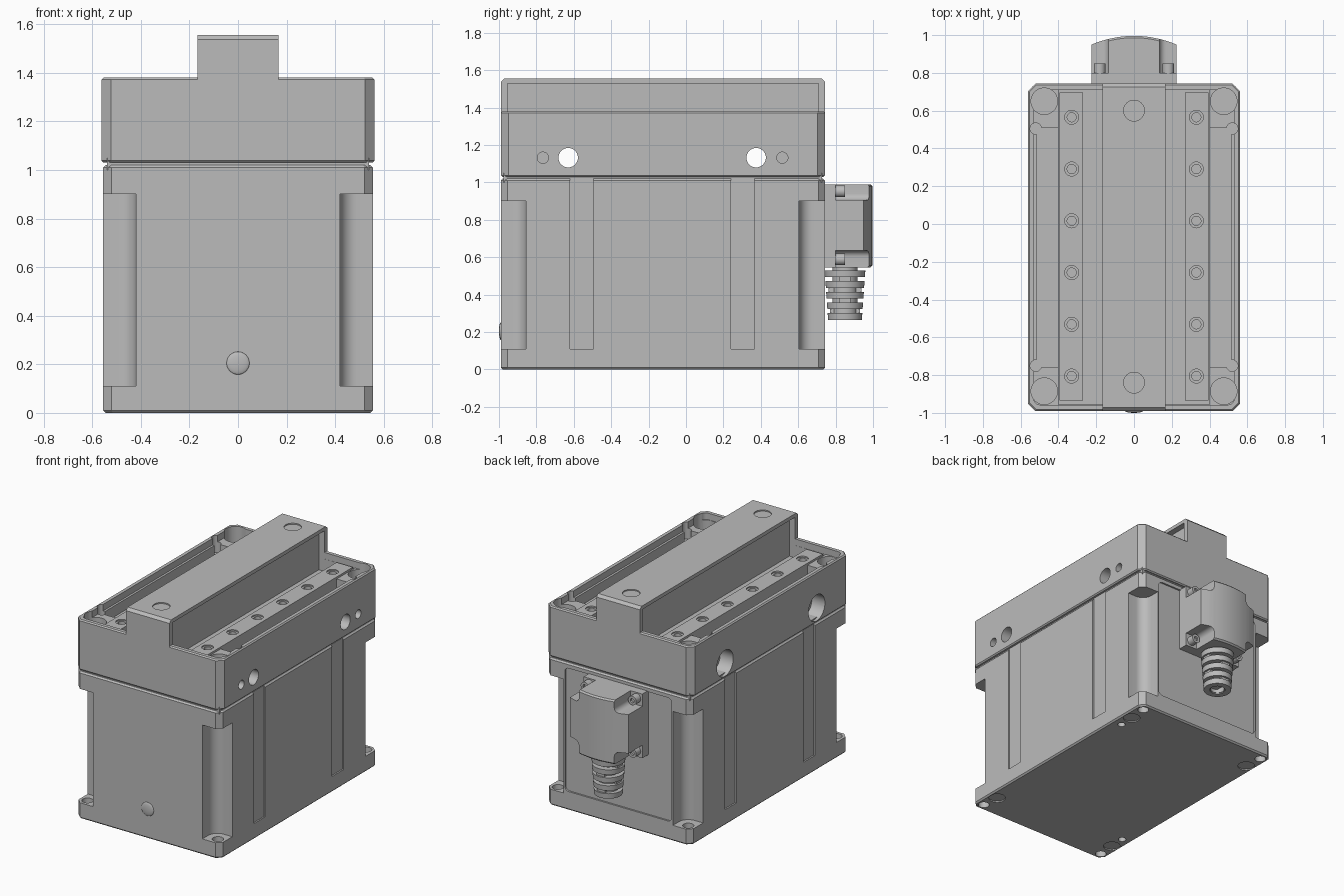
import bpy, bmesh
from math import pi
from mathutils import Matrix, Vector

if "Cube" in bpy.data.objects:
    bpy.data.objects.remove(bpy.data.objects["Cube"], do_unlink=True)

grey = bpy.data.materials.new("machined grey")
grey.use_nodes = True
grey.diffuse_color = (0.5, 0.5, 0.5, 1)
for node in grey.node_tree.nodes:
    if node.type == 'BSDF_PRINCIPLED':
        node.inputs["Base Color"].default_value = (0.5, 0.5, 0.5, 1)

FRONT, BACK, HALF = -0.99, 0.743, 0.555


def finish(bm, name):
    bmesh.ops.recalc_face_normals(bm, faces=bm.faces)
    mesh = bpy.data.meshes.new(name)
    bm.to_mesh(mesh)
    bm.free()
    mesh.materials.append(grey)
    ob = bpy.data.objects.new(name, mesh)
    bpy.context.collection.objects.link(ob)
    return ob


def bevel(bm, test, width, segments=1):
    """Bevel the edges whose two end points pass the test."""
    edges = [e for e in bm.edges if test(e.verts[0].co, e.verts[1].co)]
    bmesh.ops.bevel(bm, geom=edges, offset=width, segments=segments,
                    profile=0.5, affect='EDGES')


def box(name, x, y, z, axis=2, width=0, segments=1, rims=(), rim=0.01):
    """Box from ranges; bevels edges along one axis, then the rims at given heights."""
    bm = bmesh.new()
    bmesh.ops.create_cube(bm, size=1)
    for v in bm.verts:
        v.co = Vector(r[0] if c < 0 else r[1] for r, c in zip((x, y, z), v.co))
    if width:
        bevel(bm, lambda a, b: abs(a[axis] - b[axis]) > 1e-4, width, segments)
    for h in rims:
        bevel(bm, lambda a, b: abs(a.z - h) < 1e-4 and abs(b.z - h) < 1e-4, rim)
    return finish(bm, name)


def rod(name, centre, r, length, axis='Z', r2=None, segments=40):
    bm = bmesh.new()
    turn = {'X': Matrix.Rotation(pi / 2, 4, 'Y'),
            'Y': Matrix.Rotation(pi / 2, 4, 'X'), 'Z': Matrix()}[axis]
    bmesh.ops.create_cone(bm, cap_ends=True, segments=segments, radius1=r,
                          radius2=r if r2 is None else r2, depth=length,
                          matrix=Matrix.Translation(centre) @ turn)
    return finish(bm, name)


def combine(ob, others, operation='DIFFERENCE'):
    bpy.context.view_layer.objects.active = ob
    for other in others:
        mod = ob.modifiers.new("combine", 'BOOLEAN')
        mod.operation, mod.solver, mod.object = operation, 'EXACT', other
        bpy.ops.object.modifier_apply(modifier=mod.name)
        bpy.data.objects.remove(other, do_unlink=True)


def span(a, b, side):
    """Range a..b, mirrored when side is negative."""
    return (a, b) if side > 0 else (-b, -a)


SIDES = (-1, 1)

# Lower body: chamfered block with corner clamps, side grooves and a back recess
body = box("lower_body", (-HALF, HALF), (FRONT, BACK), (0, 1.02),
           width=0.035, rims=(0, 1.02))
cuts = [box("cut", (-0.41, 0.41), (BACK - 0.012, 1), (0.13, 0.985), 1, 0.03, 4)]
for s in SIDES:
    for y in ((-1.3, -0.855), (0.605, 1.1)):
        cuts.append(box("cut", span(0.42, 0.9, s), y, (0.11, 0.9), 2, 0.07, 8))
    for y in (-0.935, 0.69):
        cuts.append(rod("cut", (s * 0.5, y, 0.05), 0.036, 0.3))
    for y in ((-0.62, -0.495), (0.24, 0.365)):
        cuts.append(box("cut", span(HALF - 0.01, 0.7, s), y, (0.11, 1.1)))
    for y in (-0.81, 0.56):
        cuts.append(rod("cut", (s * 0.49, y, 0), 0.055, 0.016))
    cuts.append(rod("cut", (s * 0.485, -0.125 + s * 0.575, 0), 0.025, 0.08))
combine(body, cuts)

# Recessed seam between the two halves
box("seam", (-0.54, 0.54), (FRONT + 0.015, BACK - 0.015), (1.0, 1.05))

# Front locating button
bm = bmesh.new()
bmesh.ops.create_uvsphere(bm, u_segments=32, v_segments=16, radius=0.047,
                          matrix=Matrix.Translation((0, FRONT, 0.205))
                          @ Matrix.Diagonal((1, 0.21, 1, 1)))
finish(bm, "front_button")

# Upper carriage with the open tray
carriage = box("carriage", (-0.562, 0.562), (FRONT, BACK), (1.03, 1.38),
               width=0.04, rims=(1.03, 1.38), rim=0.008)
cuts = [box("cut", (-0.53, 0.53), (FRONT + 0.033, BACK - 0.033), (1.335, 1.6), 2, 0.03, 4),
        box("cut", (-0.4, 0.4), (FRONT + 0.034, BACK - 0.034), (1.25, 1.6))]
for s in SIDES:
    cuts.append(box("cut", span(0.3, 0.515, s), (-0.76, 0.51), (1.26, 1.6), 2, 0.03, 4))
    for y in (-0.75, 0.505):
        cuts.append(rod("cut", (s * 0.52, y, 1.43), 0.03, 0.34))
    for y in (-0.885, 0.65):
        cuts.append(rod("cut", (s * 0.475, y, 1.4), 0.07, 0.5))
for y, small in ((-0.63, -0.765), (0.375, 0.515)):
    cuts.append(rod("cut", (0, y, 1.132), 0.052, 2, 'X'))
    cuts.append(rod("cut", (-0.562, y, 1.132), 0.09, 0.2, 'X'))
    cuts.append(rod("cut", (0.562, small, 1.132), 0.03, 0.12, 'X'))
combine(carriage, cuts)

# Central rail: thin top plate, solid ends, recessed flanks
bm = bmesh.new()
bmesh.ops.create_cube(bm, size=1)
for v in bm.verts:
    v.co = Vector((0.167 if v.co.x > 0 else -0.167, BACK if v.co.y > 0 else FRONT,
                   1.555 if v.co.z > 0 else 1.235))
bevel(bm, lambda a, b: min(a.z, b.z) > 1.5 and abs(a.y - b.y) < 1e-4, 0.018)
rail = finish(bm, "rail")
cuts = [box("cut", span(0.125, 0.3, s), (FRONT + 0.035, BACK - 0.035), (1.25, 1.53))
        for s in SIDES]
cuts += [rod("cut", (0, y, 1.555), 0.055, 0.016) for y in (-0.84, 0.6)]
combine(rail, cuts)
combine(carriage, [rail], 'UNION')

# Drilled mounting pads on both sides of the rail
for s, label in ((-1, "right"), (1, "left")):
    pad = box(label + "_mounting_pad", span(0.27, 0.395, s), (-0.935, 0.695), (1.24, 1.345))
    holes = []
    for i in range(6):
        spot = (s * 0.33, -0.805 + i * 0.274, 1.345)
        holes += [rod("cut", spot, 0.037, 0.016), rod("cut", spot, 0.024, 0.14)]
    combine(pad, holes)

# Cable plug housing with a curved back
bm = bmesh.new()
outline = [(-0.225, 0.72), (0.225, 0.72)]
for i in range(17):
    t = 1 - i / 8
    outline.append((0.225 * t, 0.95 + 0.046 * (1 - t * t)))
face = bm.faces.new([bm.verts.new((x, y, 0.545)) for x, y in outline])
top = bmesh.ops.extrude_face_region(bm, geom=[face])["geom"]
bmesh.ops.translate(bm, vec=(0, 0, 0.445),
                    verts=[v for v in top if isinstance(v, bmesh.types.BMVert)])
bevel(bm, lambda a, b: abs(a.z - b.z) < 1e-4 and min(a.y, b.y) > 0.9, 0.01)
plug = finish(bm, "plug_housing")
cuts = []
for s in SIDES:
    for z in ((0.4, 0.635), (0.905, 1.2)):
        cuts.append(box("cut", span(0.135, 0.4, s), (0.8, 1.2), z, 1, 0.035, 6))
combine(plug, cuts)
for s in SIDES:
    for z in (0.588, 0.952):
        screw = rod("plug_screw", (s * 0.182, 0.82, z), 0.031, 0.06, 'Y')
        combine(screw, [rod("cut", (s * 0.182, 0.85, z), 0.016, 0.03, 'Y', segments=6)])

# Tapered ribbed strain relief below the plug
CY = 0.85
core = rod("cable_core", (0, CY, 0.41), 0.066, 0.28)
combine(core, [rod("cut", (0, CY, 0.27), 0.045, 0.08)])
for i in range(5):
    low, r = 0.265 + i * 0.057, 0.09 + i * 0.004
    rib = rod("strain_rib", (0, CY, low + 0.018), r, 0.036, r2=r + 0.003)
    if i == 0:
        combine(rib, [rod("cut", (0, CY, low), 0.05, 0.2)])
    if i < 4:
        gap = (low + 0.03, low + 0.063)
        if i % 2:
            box("rib_bridge", (-r + 0.01, r - 0.01), (CY - 0.03, CY + 0.03), gap)
        else:
            box("rib_bridge", (-0.03, 0.03), (CY - r + 0.01, CY + r - 0.01), gap)

# Smooth the round parts and keep sharp edges
bpy.ops.object.select_all(action='DESELECT')
for ob in bpy.context.collection.objects:
    if ob.type == 'MESH' and grey.name in ob.data.materials:
        ob.select_set(True)
        bpy.context.view_layer.objects.active = ob
bpy.ops.object.shade_smooth_by_angle(angle=pi / 6)
